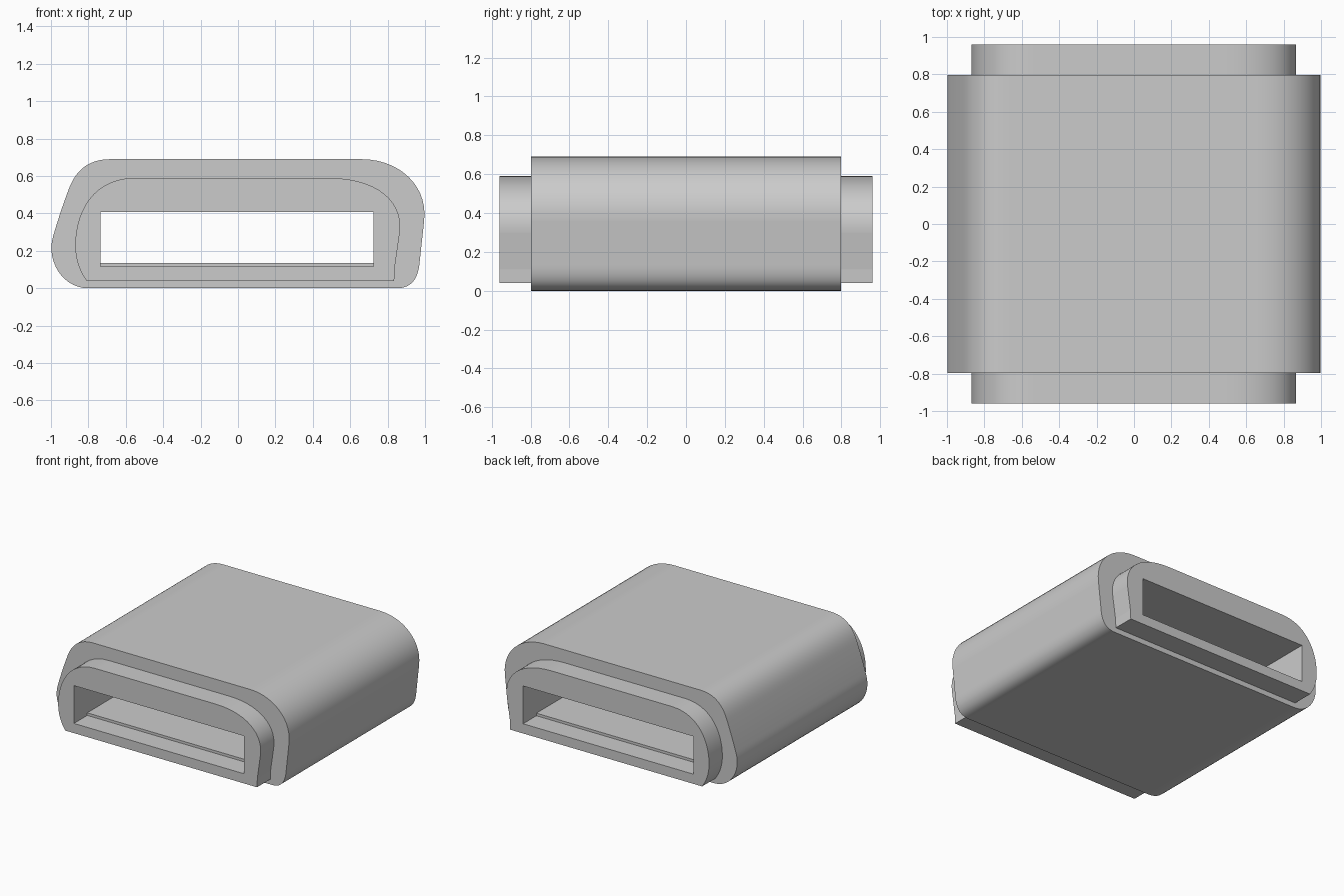
import bpy, bmesh, math

cube = bpy.data.objects.get("Cube")
if cube:
    bpy.data.objects.remove(cube, do_unlink=True)

grey = bpy.data.materials.new("plain grey")
grey.use_nodes = True
colour = (0.6, 0.6, 0.6, 1)
grey.diffuse_color = colour
grey.node_tree.nodes["Principled BSDF"].inputs["Base Color"].default_value = colour

BODY_HALF = 0.797
END = 0.96
LEFT, RIGHT, CEILING = -0.735, 0.725, 0.408


def add_spline(curve, anchors):
    """Closed outline of (point, incoming handle, outgoing handle); None means a straight side."""
    spline = curve.splines.new("BEZIER")
    spline.bezier_points.add(len(anchors) - 1)
    spline.use_cyclic_u = True
    spline.resolution_u = 14
    for bp, (co, before, after) in zip(spline.bezier_points, anchors):
        bp.handle_left_type = bp.handle_right_type = "FREE"
        bp.co = (*co, 0)
        bp.handle_left = (*(before or co), 0)
        bp.handle_right = (*(after or co), 0)


def sleeve(name, outline, floor, y0, y1):
    """Extrude an outline with a rectangular slot along y."""
    curve = bpy.data.curves.new(name, "CURVE")
    curve.dimensions = "2D"
    curve.fill_mode = "BOTH"
    curve.extrude = (y1 - y0) / 2
    add_spline(curve, outline)
    slot = [(LEFT, floor), (LEFT, CEILING), (RIGHT, CEILING), (RIGHT, floor)]
    add_spline(curve, [(p, None, None) for p in slot])
    obj = bpy.data.objects.new(name, curve)
    bpy.context.collection.objects.link(obj)
    obj.rotation_euler.x = math.pi / 2
    obj.location.y = (y0 + y1) / 2

    bpy.ops.object.select_all(action="DESELECT")
    obj.select_set(True)
    bpy.context.view_layer.objects.active = obj
    bpy.ops.object.convert(target="MESH")
    obj = bpy.context.view_layer.objects.active

    # Weld the caps to the walls and tidy the flat faces
    bm = bmesh.new()
    bm.from_mesh(obj.data)
    bmesh.ops.remove_doubles(bm, verts=bm.verts, dist=0.0001)
    bmesh.ops.recalc_face_normals(bm, faces=bm.faces)
    bm.to_mesh(obj.data)
    bm.free()
    obj.data.materials.clear()
    obj.data.materials.append(grey)
    bpy.ops.object.shade_smooth_by_angle(angle=math.radians(30))


# Large lopsided rounded shell
body_outline = [
    ((-0.80, 0), (-0.94, 0), None),
    ((0.85, 0), None, (0.93, 0)),
    ((0.97, 0.13), (0.962, 0.055), None),
    ((0.995, 0.36), None, (1.017, 0.55)),
    ((0.66, 0.69), (0.86, 0.69), None),
    ((-0.68, 0.69), None, (-0.78, 0.69)),
    ((-0.905, 0.53), (-0.86, 0.65), (-0.935, 0.45)),
    ((-0.988, 0.28), (-0.965, 0.36), (-1.028, 0.15)),
]

# Smaller collar that shows at both ends
collar_outline = [
    ((-0.81, 0.04), (-0.845, 0.09), None),
    ((0.835, 0.04), None, None),
    ((0.838, 0.11), None, None),
    ((0.865, 0.30), None, (0.885, 0.46)),
    ((0.48, 0.59), (0.75, 0.59), None),
    ((-0.55, 0.59), None, (-0.78, 0.59)),
    ((-0.87, 0.23), (-0.87, 0.40), (-0.87, 0.15)),
]

sleeve("body_shell", body_outline, 0.135, -BODY_HALF, BODY_HALF)
sleeve("front_collar", collar_outline, 0.115, -END, -BODY_HALF)
sleeve("back_collar", collar_outline, 0.115, BODY_HALF, END)
